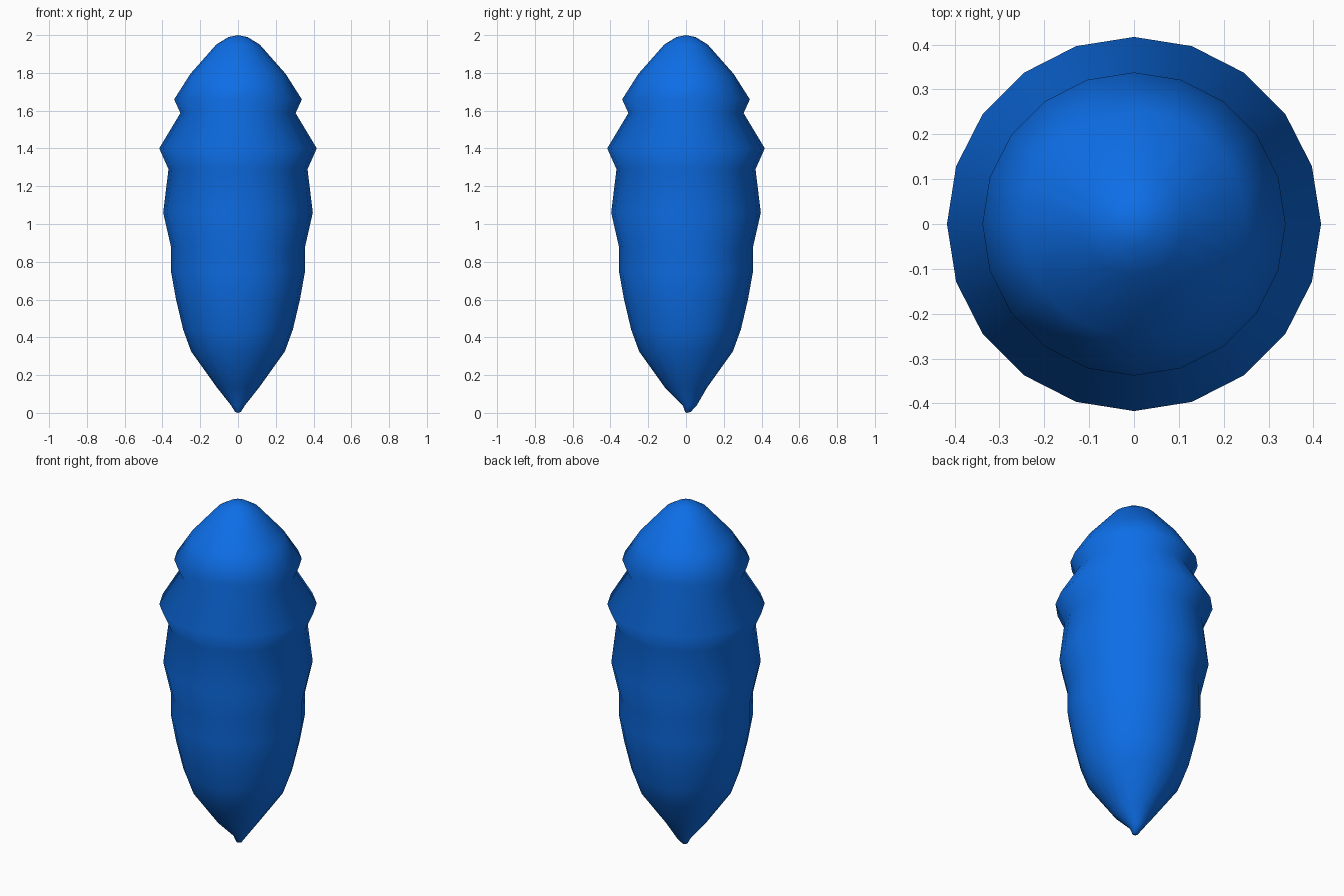
import bpy
import bmesh
import math

if "Cube" in bpy.data.objects:
    bpy.data.objects.remove(bpy.data.objects["Cube"], do_unlink=True)

SIDES = 20

# Body outline from tip to crown: radius, height, offset in y
PROFILE = [
    (0.015, 0.005, 0.01), (0.037, 0.04, 0.02), (0.112, 0.135, 0.0),
    (0.248, 0.325, 0.0), (0.29, 0.44, 0.0), (0.328, 0.60, 0.0),
    (0.354, 0.745, 0.0), (0.354, 0.875, 0.0), (0.396, 1.06, 0.0),
    (0.368, 1.29, 0.0), (0.417, 1.40, 0.0), (0.305, 1.587, 0.0),
    (0.338, 1.66, 0.0), (0.252, 1.795, 0.0), (0.115, 1.95, 0.0),
    (0.05, 1.99, 0.0),
]

# Blue paint
blue = bpy.data.materials.new("blue")
blue.use_nodes = True
colour = (0.004, 0.156, 0.80, 1.0)
blue.diffuse_color = colour
blue.node_tree.nodes["Principled BSDF"].inputs["Base Color"].default_value = colour


def ring(bm, radius, z, y):
    """Add one horizontal ring of vertices."""
    angles = [math.tau * i / SIDES for i in range(SIDES)]
    return [bm.verts.new((radius * math.cos(a), y + radius * math.sin(a), z))
            for a in angles]


# Ridged body, turned ring by ring
bm = bmesh.new()
rings = [ring(bm, *point) for point in PROFILE]
for low, high in zip(rings, rings[1:]):
    for i in range(SIDES):
        j = (i + 1) % SIDES
        bm.faces.new((low[i], low[j], high[j], high[i]))

# Closed tip and crown
tip = bm.verts.new((0, 0.005, 0))
crown = bm.verts.new((0, 0, 2))
for i in range(SIDES):
    j = (i + 1) % SIDES
    bm.faces.new((tip, rings[0][j], rings[0][i]))
    bm.faces.new((crown, rings[-1][i], rings[-1][j]))

for face in bm.faces:
    face.smooth = True
bmesh.ops.recalc_face_normals(bm, faces=bm.faces)

mesh = bpy.data.meshes.new("ridged_body")
bm.to_mesh(mesh)
bm.free()
mesh.materials.append(blue)
body = bpy.data.objects.new("ridged_body", mesh)
bpy.context.collection.objects.link(body)
